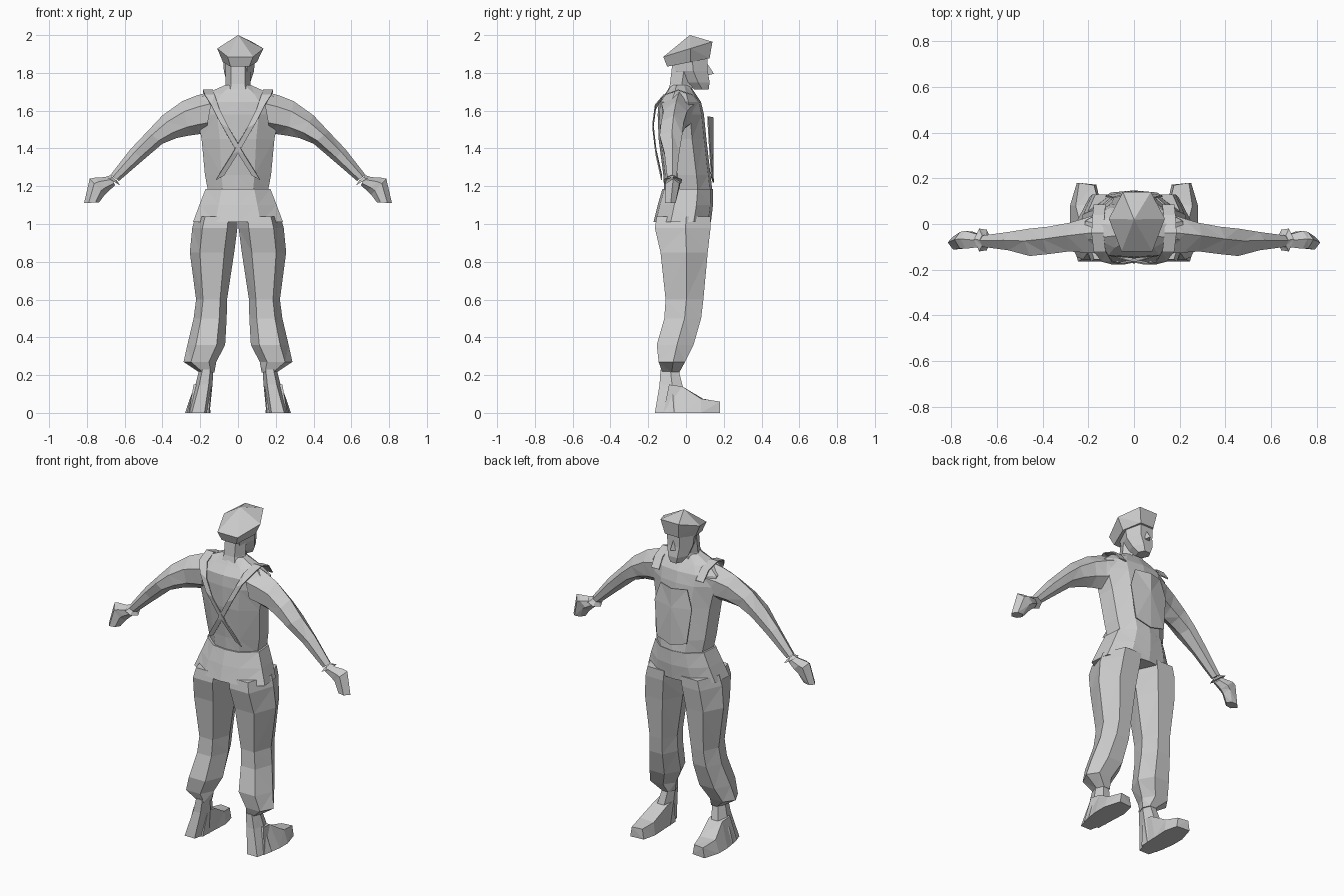
import bpy, bmesh, math
from mathutils import Vector as V

cloth = bpy.data.materials.new("plain_grey")
cloth.diffuse_color = (0.6, 0.6, 0.6, 1)


def finish(name, bm, solid=True):
    if solid:
        bmesh.ops.recalc_face_normals(bm, faces=bm.faces)
    bmesh.ops.triangulate(bm, faces=bm.faces)
    me = bpy.data.meshes.new(name)
    bm.to_mesh(me)
    bm.free()
    me.materials.append(cloth)
    ob = bpy.data.objects.new(name, me)
    bpy.context.collection.objects.link(ob)
    return ob


def loft(name, rings, side=1, apex=None):
    """Skin rings of points, cap both ends; side=-1 mirrors in x."""
    bm = bmesh.new()
    rows = [[bm.verts.new((p[0] * side, p[1], p[2])) for p in r] for r in rings]
    n = len(rows[0])
    for a, b in zip(rows, rows[1:]):
        for i in range(n):
            j = (i + 1) % n
            bm.faces.new((a[i], a[j], b[j], b[i]))
    bm.faces.new(rows[0])
    if apex:
        tip = bm.verts.new(apex)
        for i in range(n):
            bm.faces.new((rows[-1][i], rows[-1][(i + 1) % n], tip))
    else:
        bm.faces.new(rows[-1])
    return finish(name, bm)


HEX = [(1, .1), (.5, 1), (-.5, 1), (-1, .1), (-.55, -1), (.55, -1)]
OCT = [(1, -.4), (.95, .4), (.5, .9), (0, 1), (-.5, .9), (-.95, .4),
       (-1, -.4), (-.5, -.92), (0, -1), (.5, -.92)]


def flat(shape, z, x0, x1, y0, y1, tilt=0):
    """Level ring fitted in a box; tilt raises it towards +y."""
    return [((x0 + x1) / 2 + u * (x1 - x0) / 2, (y0 + y1) / 2 + v * (y1 - y0) / 2,
             z + v * tilt) for u, v in shape]


def limb(top, low, y0, y1):
    """Six-sided ring across an arm, from its top and underside points (x, z)."""
    out = []
    for t, v in ((0, .1), (.3, 1), (.75, .9), (1, 0), (.75, -.9), (.3, -1)):
        out.append((top[0] + (low[0] - top[0]) * t, (y0 + y1) / 2 + v * (y1 - y0) / 2,
                    top[1] + (low[1] - top[1]) * t))
    return out


def sheet(name, pts, faces):
    bm = bmesh.new()
    vs = [bm.verts.new(p) for p in pts]
    for f in faces:
        bm.faces.new([vs[i] for i in f])
    ob = finish(name, bm)
    ob.modifiers.new("thickness", 'SOLIDIFY').thickness = 0.006
    return ob


# Torso, symmetric rings: height, half width, back, front
loft("torso", [flat(OCT, z, -w, w, b, f) for z, w, b, f in (
    (1.17, .158, -.115, .14), (1.26, .175, -.12, .13), (1.45, .193, -.145, .108),
    (1.58, .22, -.15, .095), (1.645, .225, -.145, .08), (1.69, .17, -.11, .05),
    (1.735, .07, -.08, .02))])

# Trouser seat
loft("trouser_seat", [flat(OCT, z, -w, w, b, f) for z, w, b, f in (
    (1.185, .172, -.125, .142), (1.1, .205, -.15, .143), (1.01, .238, -.172, .132))])

# Collar and neck
loft("neck", [flat(HEX, 1.69, -.085, .085, -.10, .035), flat(HEX, 1.74, -.065, .065, -.085, .03),
              flat(HEX, 1.87, -.065, .065, -.07, .05)])

# Head: jaw, cheeks, brow
loft("head", [flat(HEX, 1.712, -.035, .04, .045, .12), flat(HEX, 1.75, -.06, .065, -.01, .125),
              flat(HEX, 1.81, -.075, .085, -.055, .115), flat(HEX, 1.89, -.08, .09, -.07, .115)])
loft("nose", [[(-.02, .105, 1.785), (.03, .105, 1.785), (.005, .148, 1.795)],
              [(-.01, .105, 1.85), (.02, .105, 1.85), (.005, .112, 1.85)]])

# Soft cap, tilted with its front higher
loft("cap", [flat(HEX, 1.855, -.08, .1, -.1, .125, .022),
             flat(HEX, 1.925, -.11, .135, -.12, .14, .04)], apex=(0, .02, 2.0))

for s, tag in ((1, "right"), (-1, "left")):
    # Trouser leg, gathered above the ankle
    loft(tag + "_trouser_leg", [flat(HEX, *r) for r in (
        (1.04, .0, .225, -.155, .13), (.98, .003, .242, -.165, .13), (.85, .02, .255, -.135, .115),
        (.6, .058, .222, -.108, .092), (.5, .06, .235, -.115, .08),
        (.36, .068, .268, -.155, .04), (.27, .115, .288, -.145, -.005),
        (.215, .125, .205, -.125, -.035))], s)

    # Boot shaft and foot
    loft(tag + "_boot_shaft", [flat(HEX, *r) for r in (
        (.23, .13, .205, -.135, -.04), (.15, .135, .225, -.14, -.02),
        (0, .15, .272, -.165, .02))], s)
    loft(tag + "_foot", [
        [(.155, -.12, 0), (.26, -.12, 0), (.235, -.09, .15), (.14, -.09, .15)],
        [(.15, .0, 0), (.28, .0, 0), (.23, -.02, .14), (.14, -.02, .14)],
        [(.145, .09, 0), (.28, .08, 0), (.255, .08, .075), (.155, .09, .075)],
        [(.165, .172, 0), (.25, .18, 0), (.24, .18, .06), (.175, .17, .06)]], s)

    # Sleeve from shoulder to wrist
    loft(tag + "_sleeve", [limb(*r) for r in (
        ((.13, 1.705), (.17, 1.48), -.13, .05), ((.22, 1.68), (.21, 1.475), -.125, .025),
        ((.295, 1.65), (.26, 1.468), -.12, .005), ((.40, 1.575), (.325, 1.455), -.132, -.012),
        ((.48, 1.49), (.40, 1.425), -.14, -.02), ((.57, 1.395), (.50, 1.34), -.115, -.035),
        ((.675, 1.26), (.63, 1.228), -.1, -.05))], s)

    # Flared cuff and mitten-like hand
    loft(tag + "_cuff", [limb((.675, 1.258), (.64, 1.228), -.095, -.05),
                         limb((.70, 1.25), (.625, 1.205), -.12, -.02)], s)
    loft(tag + "_hand", [limb((.675, 1.25), (.65, 1.205), -.1, -.05),
                         limb((.76, 1.245), (.685, 1.175), -.108, -.03),
                         limb((.785, 1.24), (.705, 1.155), -.108, -.035),
                         limb((.815, 1.11), (.735, 1.115), -.112, -.055)], s)

    # Brace ribbon over the shoulder, crossing on the back
    path = [V(p) for p in ((.15, .085, 1.625), (.155, .04, 1.685), (.16, -.04, 1.712),
                           (.15, -.12, 1.685), (.12, -.165, 1.62), (.07, -.178, 1.52),
                           (-.01, -.162, 1.38), (-.095, -.132, 1.245))]
    pts = []
    for i, p in enumerate(path):
        w = V((.026, 0, 0)) if i < 4 else V((.022, 0, .012))
        pts += [((p - w).x * s, p.y, (p - w).z), ((p + w).x * s, p.y, (p + w).z)]
    sheet(tag + "_brace", pts, [(2 * i, 2 * i + 1, 2 * i + 3, 2 * i + 2)
                                for i in range(len(path) - 1)])

# Bib on the chest, folded down the middle
sheet("bib", [(-.09, .118, 1.57), (0, .145, 1.565), (.09, .118, 1.57),
              (-.125, .124, 1.46), (0, .146, 1.45), (.125, .124, 1.46),
              (-.1, .138, 1.25), (0, .147, 1.22), (.1, .138, 1.25)],
      [(0, 1, 4, 3), (1, 2, 5, 4), (3, 4, 7, 6), (4, 5, 8, 7)])
